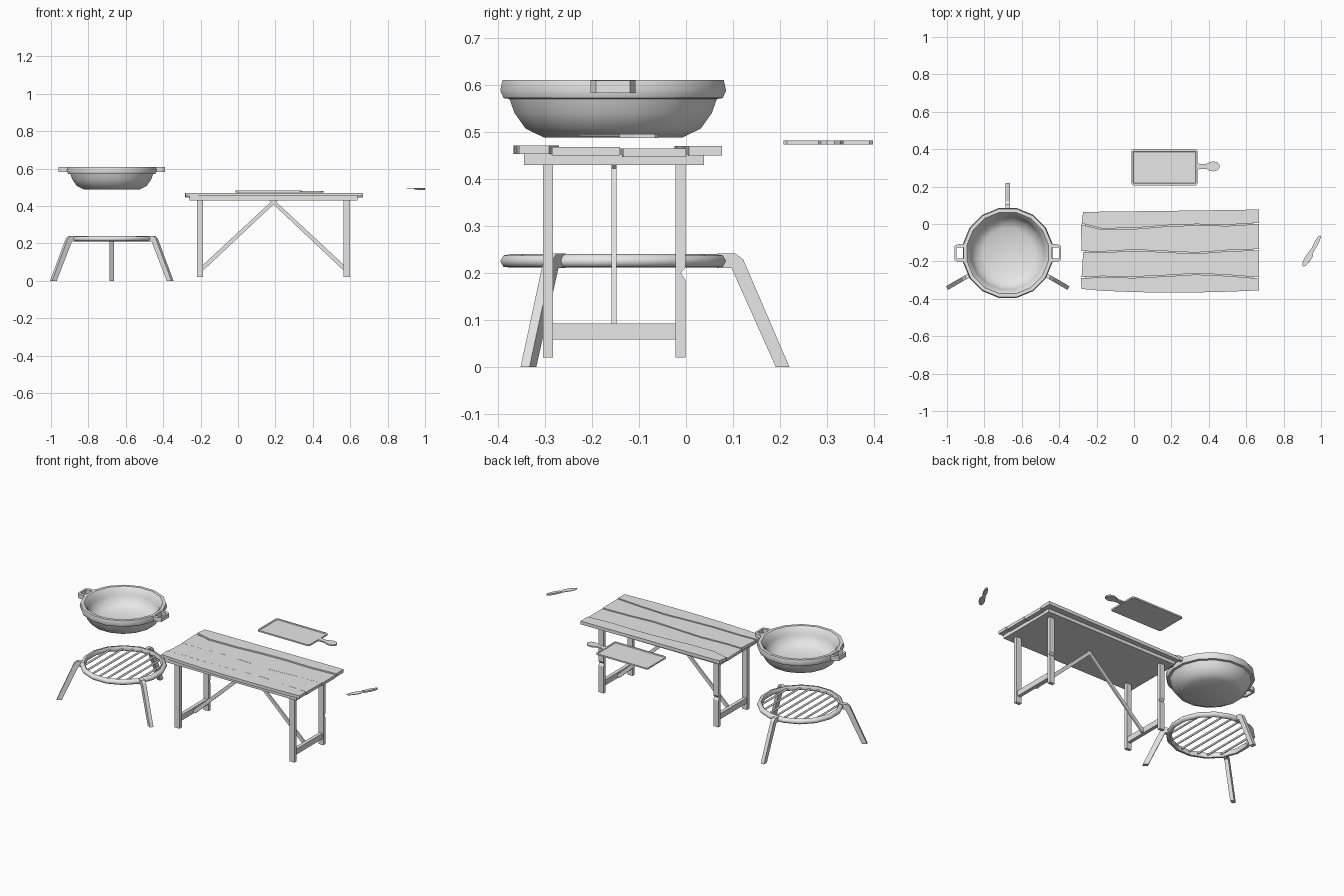
import bpy, bmesh
from math import sin, cos, pi, radians, sqrt
from mathutils import Vector, Matrix

cube = bpy.data.objects.get("Cube")
if cube:
    bpy.data.objects.remove(cube, do_unlink=True)

grey = bpy.data.materials.new("plain grey")
grey.use_nodes = True
COLOR = (0.8, 0.8, 0.8, 1)
grey.diffuse_color = COLOR
grey.node_tree.nodes["Principled BSDF"].inputs["Base Color"].default_value = COLOR


def finish(bm, name, smooth=None):
    bmesh.ops.recalc_face_normals(bm, faces=bm.faces)
    mesh = bpy.data.meshes.new(name)
    bm.to_mesh(mesh)
    bm.free()
    mesh.materials.append(grey)
    obj = bpy.data.objects.new(name, mesh)
    bpy.context.collection.objects.link(obj)
    if smooth:
        bpy.ops.object.select_all(action='DESELECT')
        obj.select_set(True)
        bpy.context.view_layer.objects.active = obj
        bpy.ops.object.shade_smooth_by_angle(angle=radians(smooth))
    return obj


def prism_mesh(outline, low, high, place=Matrix()):
    """Extrude a flat outline from low to high along z, then place it."""
    bm = bmesh.new()
    face = bm.faces.new([bm.verts.new((x, y, low)) for x, y in outline])
    new = bmesh.ops.extrude_face_region(bm, geom=[face])["geom"]
    moved = [v for v in new if isinstance(v, bmesh.types.BMVert)]
    bmesh.ops.translate(bm, verts=moved, vec=(0, 0, high - low))
    bmesh.ops.transform(bm, matrix=place, verts=bm.verts)
    return bm


def prism(name, outline, low, high, place=Matrix()):
    return finish(prism_mesh(outline, low, high, place), name)


def box(name, x, y, z):
    return prism(name, [(x[0], y[0]), (x[1], y[0]), (x[1], y[1]), (x[0], y[1])], *z)


def lathe(name, profile, centre, closed=False, smooth=40, sides=16):
    """Turn a radius/height profile about a vertical axis."""
    bm = bmesh.new()
    rings = []
    for r, z in profile:
        angles = [2 * pi * (i + 0.5) / sides for i in range(sides)]
        rings.append([bm.verts.new((centre[0] + r * cos(a), centre[1] + r * sin(a), z))
                      for a in angles])
    pairs = list(zip(rings, rings[1:]))
    if closed:
        pairs.append((rings[-1], rings[0]))
    for a, b in pairs:
        for i in range(sides):
            j = (i + 1) % sides
            bm.faces.new((a[i], a[j], b[j], b[i]))
    if not closed:
        bm.faces.new(rings[0])
        bm.faces.new(rings[-1])
    return finish(bm, name, smooth)


# Matrices that stand an outline up: local x, y, z become these world axes
STAND_YZ = Matrix(((0, 0, 1, 0), (1, 0, 0, 0), (0, 1, 0, 0), (0, 0, 0, 1)))
STAND_XZ = Matrix(((1, 0, 0, 0), (0, 0, -1, 0), (0, 1, 0, 0), (0, 0, 0, 1)))

# Bowl with rim and hollow inside
CENTRE = Vector((-0.675, -0.155, 0))
lathe("bowl", [(0.15, 0.488), (0.19, 0.507), (0.214, 0.54), (0.225, 0.57),
               (0.238, 0.572), (0.245, 0.588), (0.24, 0.61), (0.222, 0.61),
               (0.205, 0.59), (0.198, 0.565), (0.18, 0.528), (0.135, 0.505)], CENTRE)

# Loop handles on both sides of the bowl
for side, label in ((1, "left"), (-1, "right")):
    half = [(0.225, 0.048), (0.265, 0.048), (0.286, 0.036)]
    inner = [(0.275, 0.026), (0.262, 0.03), (0.225, 0.03)]
    path = half + [(x, -y) for x, y in reversed(half)]
    path += [(x, -y) for x, y in reversed(inner)] + inner
    turn = Matrix.Translation(CENTRE) @ Matrix.Scale(side, 4, (1, 0, 0))
    prism("bowl_handle_" + label, path, 0.583, 0.609, turn)

# Round grill: ring, bars and three bent legs
lathe("grill_ring", [(0.245, 0.225), (0.238, 0.237), (0.222, 0.24),
                     (0.213, 0.225), (0.222, 0.211), (0.238, 0.213)],
      CENTRE, closed=True, smooth=65)
for i in range(8):
    x = (i - 3.5) * 0.051
    reach = sqrt(0.222 ** 2 - x * x)
    bm = bmesh.new()
    bmesh.ops.create_cone(bm, cap_ends=True, segments=6, radius1=0.006, radius2=0.006,
                          depth=2 * reach,
                          matrix=Matrix.Translation(CENTRE + Vector((x, 0, 0.225)))
                          @ Matrix.Rotation(pi / 2, 4, 'X'))
    finish(bm, "grill_bar_%d" % (i + 1), 65)
leg_side = [(0.222, 0.241), (0.26, 0.241), (0.277, 0.228), (0.375, 0),
            (0.346, 0), (0.252, 0.21), (0.222, 0.21)]
for i in range(3):
    turn = Matrix.Translation(CENTRE) @ Matrix.Rotation(i * 2 * pi / 3, 4, 'Z')
    prism("grill_leg_%d" % (i + 1), leg_side, -0.011, 0.011, turn @ STAND_YZ)

# Table top: slab below four wavy planks
box("table_slab", (-0.26, 0.64), (-0.345, 0.038), (0.43, 0.453))
xs = [-0.28, -0.17, 0, 0.17, 0.33, 0.5, 0.668]
seams = [[-0.35, -0.36, -0.367, -0.37, -0.369, -0.365, -0.358],
         [-0.287, -0.282, -0.285, -0.277, -0.267, -0.275, -0.288],
         [-0.148, -0.15, -0.14, -0.148, -0.156, -0.143, -0.137],
         [0, -0.027, -0.024, -0.01, -0.004, -0.007, 0.003],
         [0.066, 0.069, 0.071, 0.073, 0.075, 0.078, 0.08]]
heights = [(0.453, 0.471), (0.45, 0.468), (0.447, 0.465), (0.45, 0.47)]
for k, (low, high) in enumerate(heights):
    front = [(x, y + 0.003) for x, y in zip(xs, seams[k])]
    back = [(x, y - 0.003) for x, y in zip(xs, seams[k + 1])]
    # plank ends are staggered a little
    back[0] = (back[0][0] + 0.012 * (k % 2) - 0.004, back[0][1])
    prism("plank_%d" % (k + 1), front + back[::-1], low, high)

# Table legs, end stretchers and diagonal braces
for x, label in ((-0.203, "right"), (0.582, "left")):
    box("front_leg_" + label, (x - 0.017, x + 0.017), (-0.304, -0.283), (0.02, 0.435))
    # back legs have a small chip in the outer edge
    chipped = [(-0.022, 0.02), (-0.001, 0.02), (-0.001, 0.185), (-0.011, 0.2),
               (-0.001, 0.212), (-0.001, 0.435), (-0.022, 0.435)]
    prism("back_leg_" + label, chipped, x - 0.017, x + 0.017, STAND_YZ)
    box("stretcher_" + label, (x - 0.011, x + 0.011), (-0.29, -0.015), (0.058, 0.092))
    inward = 1 if x < 0 else -1
    foot, top = x + inward * 0.008, 0.19 + inward * 0.015
    brace = [(foot, 0.06), (foot + inward * 0.014, 0.06),
             (top + inward * 0.014, 0.436), (top - inward * 0.014, 0.436),
             (foot, 0.078)]
    prism("brace_" + label, brace, 0.148, 0.158, STAND_XZ)

# Cutting board with raised border and a rounded handle
c = 0.008
x0, x1, y0, y1 = -0.014, 0.34, 0.207, 0.398
board = [(x0 + c, y0), (x1 - c, y0), (x1, y0 + c), (x1, y1 - c),
         (x1 - c, y1), (x0 + c, y1), (x0, y1 - c), (x0, y0 + c)]
bm = prism_mesh(board, 0.473, 0.482)
top = max(bm.faces, key=lambda f: f.calc_center_median().z)
bmesh.ops.inset_region(bm, faces=[top], thickness=0.01)
bmesh.ops.inset_region(bm, faces=[top], thickness=0.003, depth=-0.003)
finish(bm, "cutting_board")
half = [(0.336, 0.02), (0.35, 0.014), (0.385, 0.013), (0.402, 0.022),
        (0.425, 0.027), (0.447, 0.021), (0.457, 0.008)]
grip = [(x, 0.308 - y) for x, y in half] + [(x, 0.308 + y) for x, y in reversed(half)]
prism("cutting_board_handle", grip, 0.4735, 0.4815)

# Knife with a curved blade and grip
prism("knife_blade", [(0.9, -0.225), (0.9, -0.21), (0.912, -0.18), (0.945, -0.135),
                      (0.96, -0.135), (0.957, -0.172), (0.937, -0.205),
                      (0.91, -0.228)], 0.49, 0.493)
prism("knife_handle", [(0.944, -0.137), (0.955, -0.12), (0.965, -0.095), (0.982, -0.07),
                       (0.994, -0.06), (1.0, -0.066), (0.996, -0.08),
                       (0.984, -0.11), (0.963, -0.142)], 0.487, 0.496)
